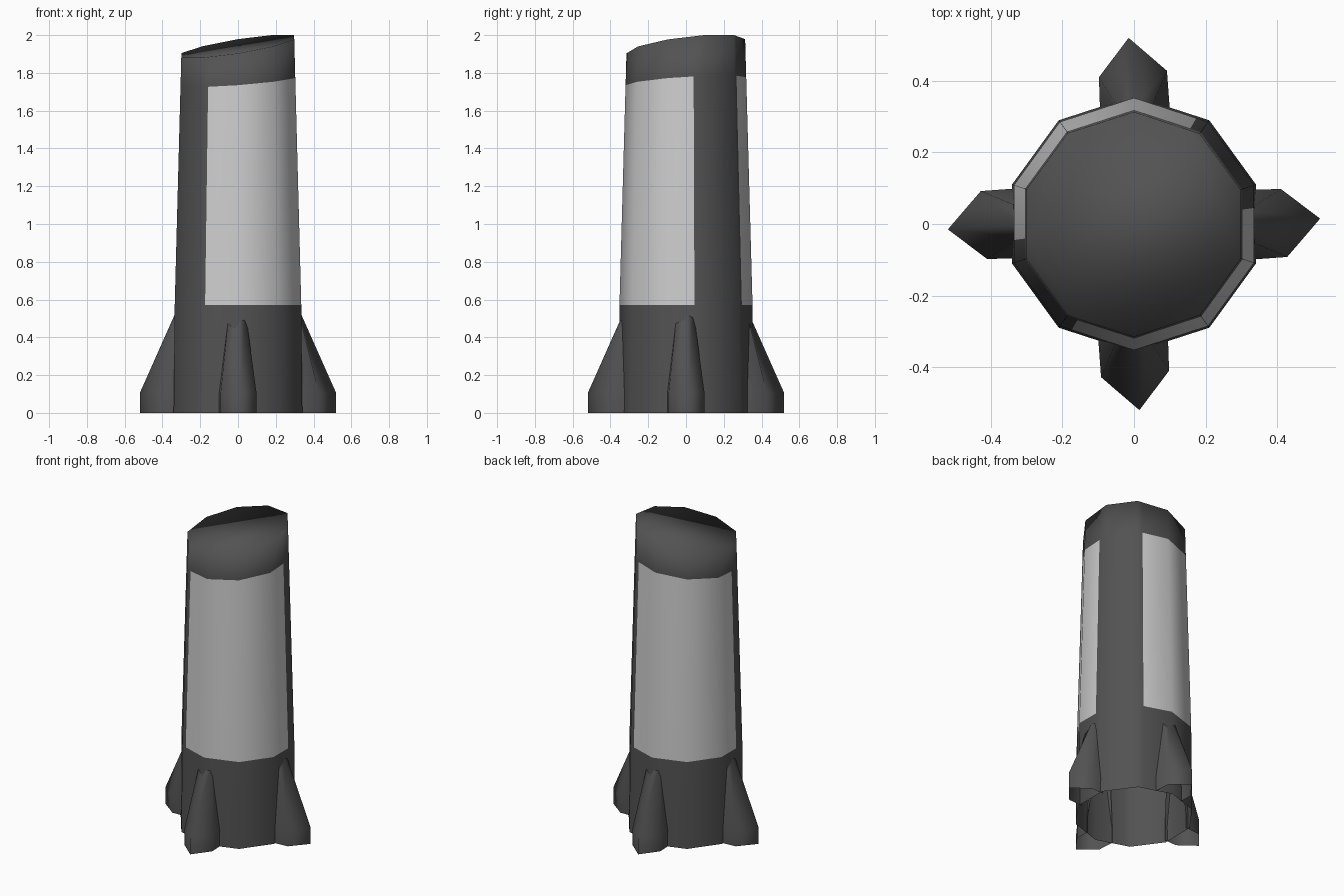
import bpy, bmesh, math
from mathutils import Matrix, Vector

if "Cube" in bpy.data.objects:
    bpy.data.objects.remove(bpy.data.objects["Cube"])


def material(name, v):
    m = bpy.data.materials.new(name)
    m.diffuse_color = (v, v, v, 1)
    m.use_nodes = True
    m.node_tree.nodes["Principled BSDF"].inputs["Base Color"].default_value = m.diffuse_color
    return m


DARK = material("dark grey", 0.085)
LIGHT = material("light grey", 0.62)


def make_object(name, bm, mats):
    me = bpy.data.meshes.new(name)
    bm.to_mesh(me)
    bm.free()
    for m in mats:
        me.materials.append(m)
    for p in me.polygons:
        p.use_smooth = True
    ob = bpy.data.objects.new(name, me)
    bpy.context.collection.objects.link(ob)
    return ob


# Tapered ten-sided tower with a slanted top and two opposite light panels
PANEL_START, PANEL_END = 59.5, 187.6
angles = sorted([18 + 36 * k for k in range(10)]
                + [PANEL_START, PANEL_START + 180, PANEL_END - 180, PANEL_END])


def radius(z):
    return 0.358 - 0.01 * z if z < 0.57 else 0.3523 - 0.0278 * (z - 0.57)


def tower_point(angle, z0, slope_x, slope_y):
    """Point on the decagon's side, on the plane z = z0 + slopes."""
    d = math.radians((angle + 18) % 36 - 18)
    k = math.cos(math.radians(18)) / math.cos(d)
    c, s = math.cos(math.radians(angle)), math.sin(math.radians(angle))
    z = z0
    for _ in range(4):
        r = radius(z) * k
        z = z0 + slope_x * r * c + slope_y * r * s
    return Vector((r * c, r * s, z))


bm = bmesh.new()
levels = [(0, 0, 0), (0.57, 0, 0), (1.756, 0.075, 0.066), (1.941, 0.16, 0.12)]
rings = [[bm.verts.new(tower_point(a, *lv)) for a in angles] for lv in levels]
n = len(angles)
for lv in range(3):
    for i in range(n):
        j = (i + 1) % n
        f = bm.faces.new((rings[lv][i], rings[lv][j], rings[lv + 1][j], rings[lv + 1][i]))
        step = (angles[j] - angles[i]) % 360
        mid = (angles[i] + step / 2) % 180
        in_panel = mid > PANEL_START or mid < PANEL_END - 180
        f.material_index = int(lv == 1 and in_panel)
bm.faces.new(rings[3])
make_object("tower", bm, [DARK, LIGHT])

# Four pointed buttress fins around the foot, each slightly twisted
foot = [(0.32, -0.1), (0.428, -0.092), (0.52, 0.015), (0.41, 0.098), (0.32, 0.095)]
tip = [(0.29, -0.052), (0.317, -0.046), (0.322, 0.004), (0.315, 0.038), (0.29, 0.036)]
for k, side in enumerate(("right", "back", "left", "front")):
    rot = Matrix.Rotation(k * math.pi / 2, 3, 'Z')
    bm = bmesh.new()
    rows = [[bm.verts.new(rot @ Vector((x, y, z))) for x, y in pts]
            for pts, z in ((foot, 0), (foot, 0.105), (tip, 0.55))]
    for lo, hi in zip(rows, rows[1:]):
        for i in range(4):
            bm.faces.new((lo[i], lo[i + 1], hi[i + 1], hi[i]))
    make_object(side + "_fin", bm, [DARK])
